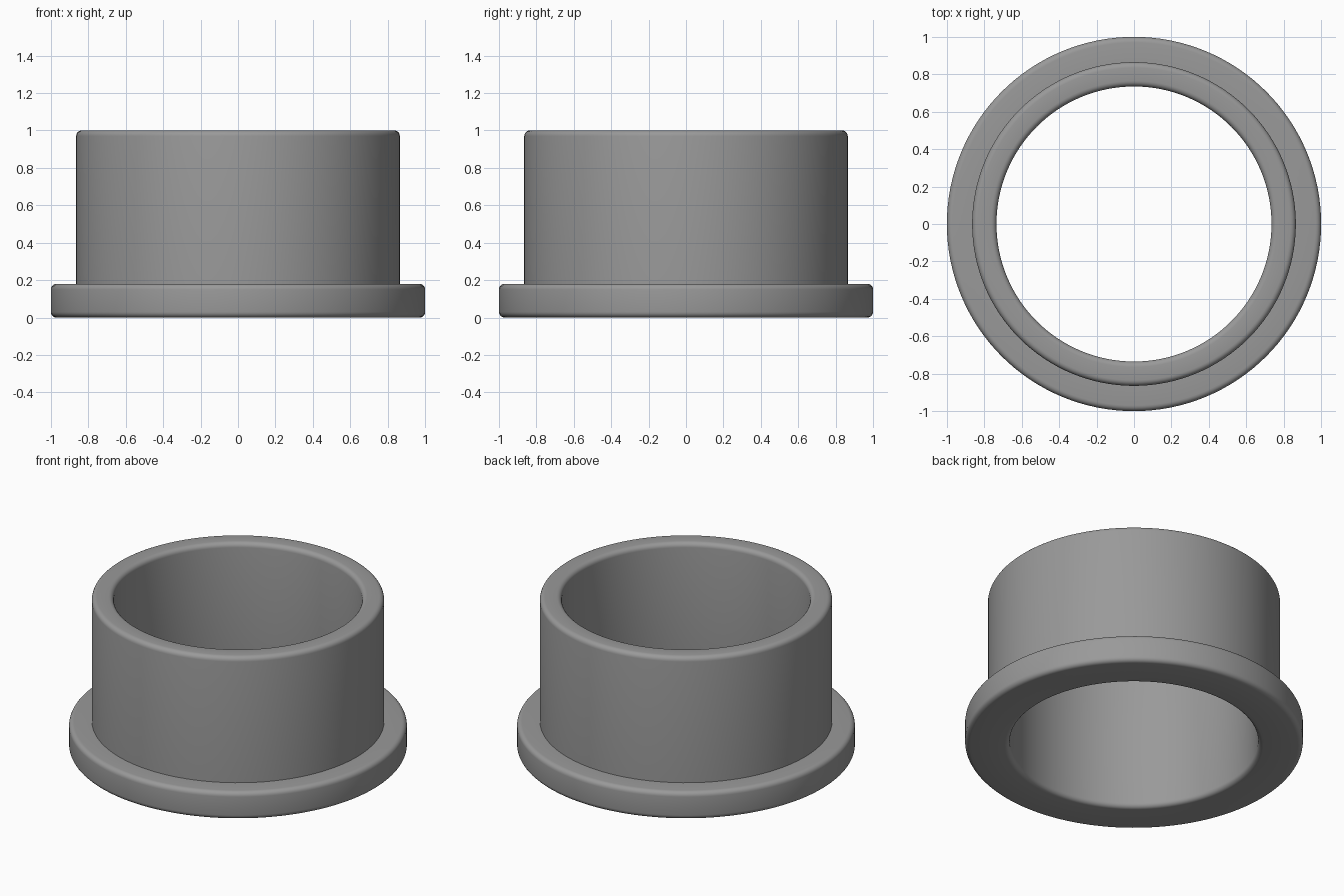
import bpy, bmesh, math
from mathutils import Vector

if "Cube" in bpy.data.objects:
    bpy.data.objects.remove(bpy.data.objects["Cube"])

SEGMENTS = 128
ARC_STEPS = 5

# Cross-section corners: radius, height, rounding radius
CORNERS = [
    (0.735, 0.00, 0.03),
    (1.000, 0.00, 0.03),
    (1.000, 0.18, 0.03),
    (0.865, 0.18, 0.00),
    (0.865, 1.00, 0.03),
    (0.735, 1.00, 0.03),
]


def rounded_profile(corners):
    """Replace each right-angled corner by a quarter arc."""
    points = []
    for i, (r, z, f) in enumerate(corners):
        p = Vector((r, z))
        if f == 0:
            points.append(p)
            continue
        to_prev = (Vector(corners[i - 1][:2]) - p).normalized()
        to_next = (Vector(corners[(i + 1) % len(corners)][:2]) - p).normalized()
        centre = p + (to_prev + to_next) * f
        for s in range(ARC_STEPS + 1):
            a = math.pi / 2 * s / ARC_STEPS
            points.append(centre - f * (to_next * math.cos(a) + to_prev * math.sin(a)))
    return points


def lathe(name, profile, material):
    """Spin a closed profile around the z axis."""
    bm = bmesh.new()
    rings = []
    for k in range(SEGMENTS):
        a = 2 * math.pi * k / SEGMENTS
        rings.append([bm.verts.new((p.x * math.cos(a), p.x * math.sin(a), p.y))
                      for p in profile])
    n = len(profile)
    for k in range(SEGMENTS):
        here, there = rings[k], rings[(k + 1) % SEGMENTS]
        for j in range(n):
            bm.faces.new((here[j], there[j], there[(j + 1) % n], here[(j + 1) % n]))
    bmesh.ops.recalc_face_normals(bm, faces=bm.faces)
    mesh = bpy.data.meshes.new(name)
    bm.to_mesh(mesh)
    bm.free()
    mesh.materials.append(material)
    obj = bpy.data.objects.new(name, mesh)
    bpy.context.collection.objects.link(obj)
    bpy.context.view_layer.objects.active = obj
    obj.select_set(True)
    bpy.ops.object.shade_smooth_by_angle(angle=math.radians(30))
    return obj


grey = bpy.data.materials.new("grey")
grey.diffuse_color = (0.32, 0.32, 0.32, 1)
grey.use_nodes = True
grey.node_tree.nodes["Principled BSDF"].inputs["Base Color"].default_value = grey.diffuse_color

# Flanged sleeve: hollow cylinder with a wide foot ring
lathe("flanged_bushing", rounded_profile(CORNERS), grey)
